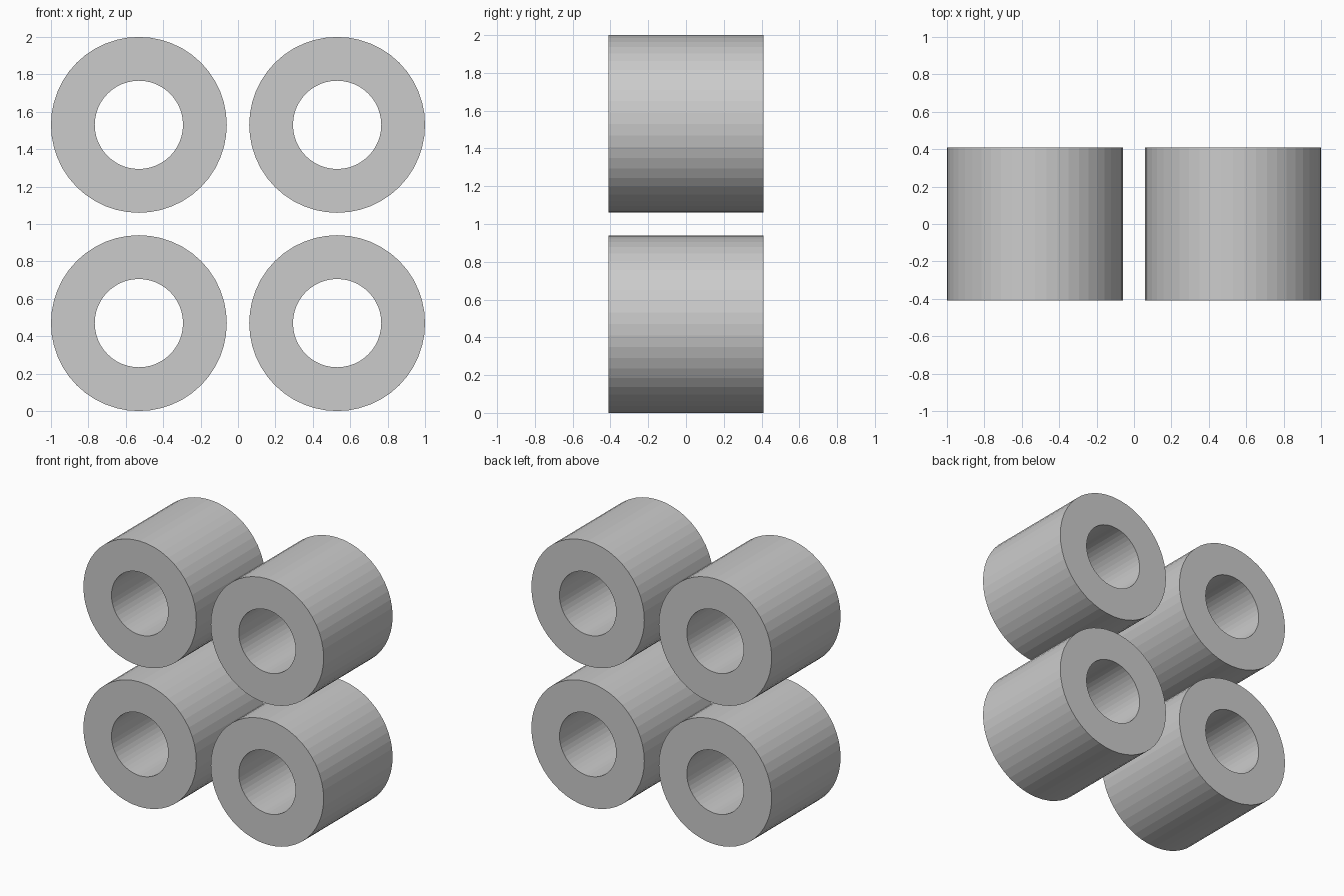
import bpy, bmesh
from math import cos, sin, pi

if "Cube" in bpy.data.objects:
    bpy.data.objects.remove(bpy.data.objects["Cube"])

OUTER, INNER, HALF_LEN, SIDES = 0.47, 0.236, 0.41, 48


def tube(name, cx, cz):
    """Hollow cylinder lying along y, with flat ring ends."""
    bm = bmesh.new()
    # Rectangular wall section: outer front, outer back, inner back, inner front
    section = [(OUTER, -HALF_LEN), (OUTER, HALF_LEN),
               (INNER, HALF_LEN), (INNER, -HALF_LEN)]
    rings = []
    for i in range(SIDES):
        a = 2 * pi * i / SIDES
        rings.append([bm.verts.new((r * cos(a), y, r * sin(a))) for r, y in section])
    for i in range(SIDES):
        p, q = rings[i], rings[(i + 1) % SIDES]
        for j in range(4):
            k = (j + 1) % 4
            bm.faces.new((p[j], p[k], q[k], q[j]))
    bmesh.ops.recalc_face_normals(bm, faces=bm.faces)
    mesh = bpy.data.meshes.new(name)
    bm.to_mesh(mesh)
    bm.free()
    obj = bpy.data.objects.new(name, mesh)
    obj.location = (cx, 0, cz)
    bpy.context.collection.objects.link(obj)


# Two by two grid of tubes
for row, z in (("lower", OUTER), ("upper", 2 - OUTER)):
    for side, x in (("left", OUTER - 1), ("right", 1 - OUTER)):
        tube(f"{row}_{side}_tube", x, z)
